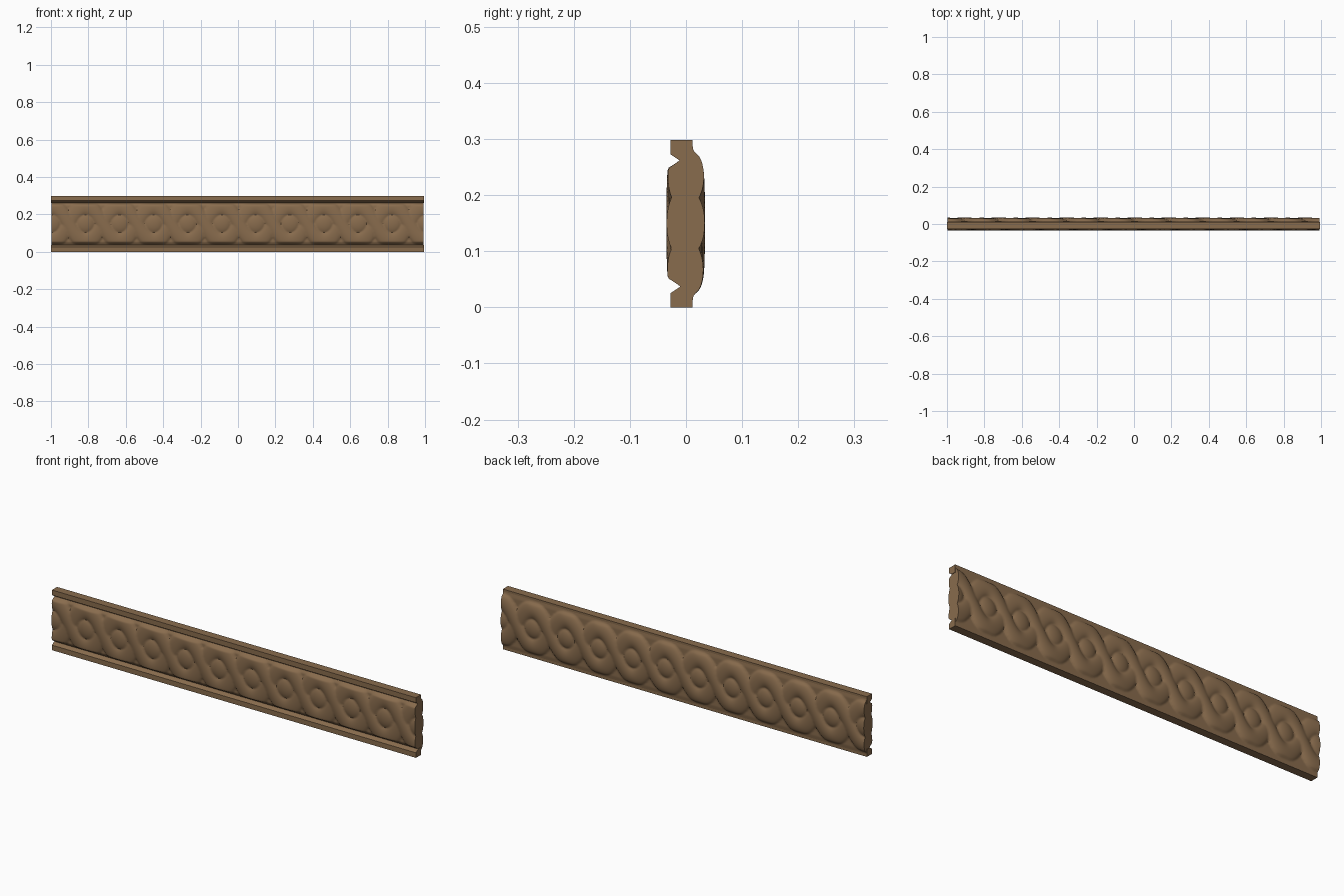
import bpy, bmesh, math

if "Cube" in bpy.data.objects:
    bpy.data.objects.remove(bpy.data.objects["Cube"])

S = 0.182          # spacing of the round bosses
X0 = 0.095         # centre of one boss
L, R = -0.998, 0.993
NX = 300

wood = bpy.data.materials.new("carved brown wood")
wood.diffuse_color = (0.25, 0.15, 0.075, 1)
wood.use_nodes = True
wood.node_tree.nodes["Principled BSDF"].inputs["Base Color"].default_value = wood.diffuse_color


def loft(name, sections):
    """Join closed sections of equal length into a capped solid."""
    bm = bmesh.new()
    rings = [[bm.verts.new(p) for p in sec] for sec in sections]
    n = len(rings[0])
    for a, b in zip(rings, rings[1:]):
        for i in range(n):
            j = (i + 1) % n
            bm.faces.new((a[i], a[j], b[j], b[i]))
    bm.faces.new(rings[0])
    bm.faces.new(rings[-1][::-1])
    bmesh.ops.recalc_face_normals(bm, faces=bm.faces)
    me = bpy.data.meshes.new(name)
    bm.to_mesh(me)
    bm.free()
    ob = bpy.data.objects.new(name, me)
    bpy.context.collection.objects.link(ob)
    me.materials.append(wood)
    bpy.ops.object.select_all(action='DESELECT')
    ob.select_set(True)
    bpy.context.view_layer.objects.active = ob
    bpy.ops.object.shade_smooth_by_angle(angle=math.radians(40))
    return ob


def relief(x, z, side):
    """Guilloche relief from 0 (ground) to 1: two woven strands and bosses."""
    u = math.pi * (x - X0) / S
    amp, best = 0.085, 0.0
    for sign in (1, -1):
        zc = 0.15 + sign * amp * math.cos(u)
        slope = -sign * amp * math.pi / S * math.sin(u)
        d = abs(z - zc) / math.sqrt(1 + slope * slope)
        # the strand falling to the viewer's right passes over the other
        over = 0.86 - 0.14 * slope * side / (amp * math.pi / S)
        best = max(best, over * max(0, 1 - (d / 0.042) ** 2) ** 0.6)
    k = round((x - X0) / S)
    r = math.hypot(x - X0 - k * S, z - 0.15) / 0.052
    return max(best, max(0, 1 - r * r) ** 0.55)


def front_y(x, z):
    edge = min(1, (z - 0.037) / 0.015, (0.263 - z) / 0.015)
    return -0.01 - edge * (0.009 + 0.016 * relief(x, z, 1))


def back_y(x, z):
    edge = min(1, 0.3 + (z - 0.01) / 0.03, 0.3 + (0.29 - z) / 0.03)
    return 0.010 + edge * (0.005 + 0.019 * relief(x, z, -1))


# carved field: front and back reliefs joined in one solid, worn ends
sections = []
for i in range(NX + 1):
    x = L + (R - L) * i / NX
    sec = []
    for j in range(49):
        z = 0.037 + 0.226 * j / 48
        sec.append((x, front_y(x, z), z))
    for j in range(57):
        z = 0.29 - 0.28 * j / 56
        sec.append((x, back_y(x, z), z))
    sections.append(sec)
loft("carved_field", sections)

# plain rails along the bottom and the top, with a bevel into the groove
profile = [(-0.028, 0), (0.012, 0), (0.012, 0.037), (-0.01, 0.037), (-0.028, 0.025)]
for name, flip in (("bottom_rail", False), ("top_rail", True)):
    loft(name, [[(x, y, 0.298 - z if flip else z) for y, z in profile] for x in (-1, 0.995)])
